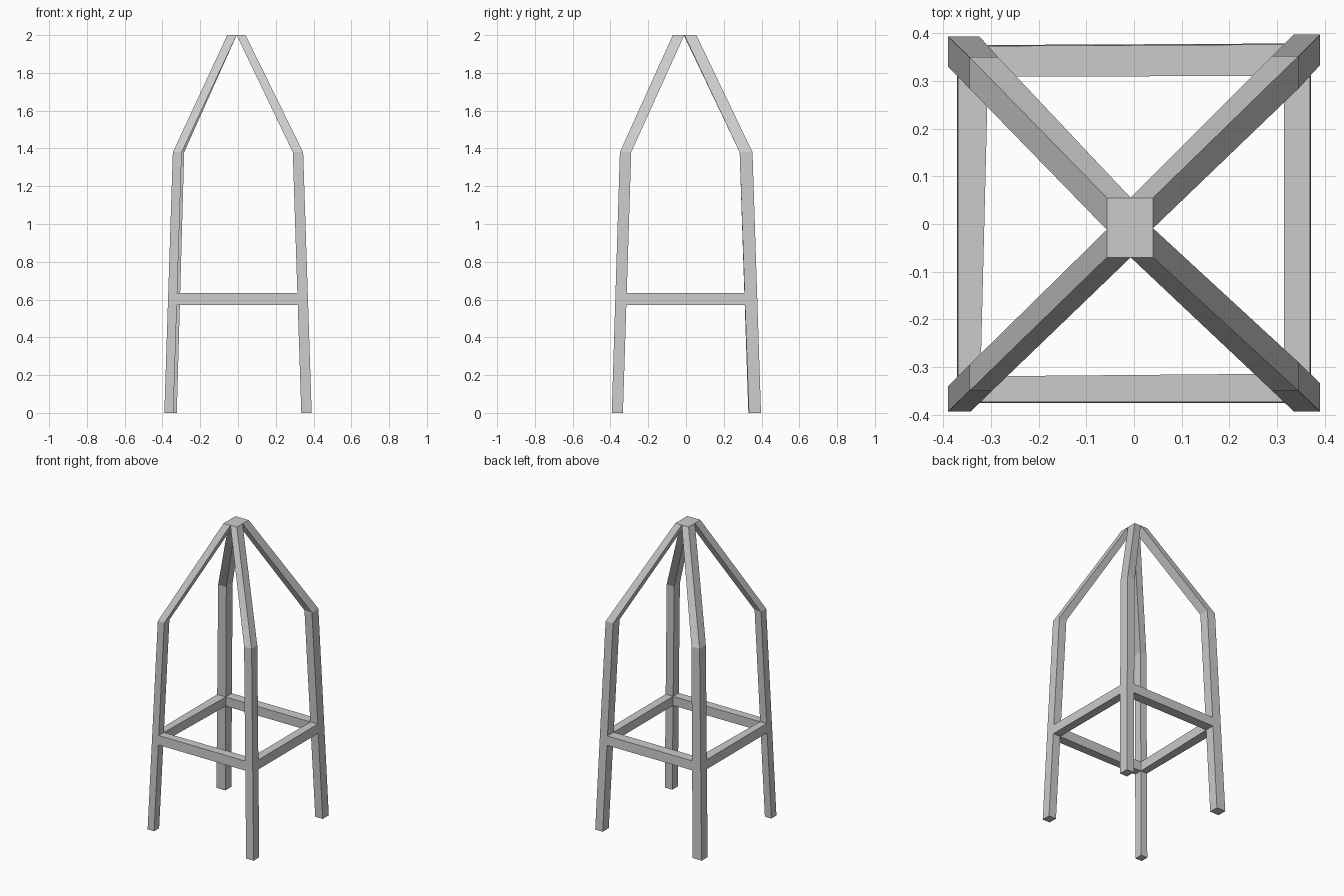
import bpy

if "Cube" in bpy.data.objects:
    bpy.data.objects.remove(bpy.data.objects["Cube"])

# Leg sections at floor, shoulder and tip: (x outer, x inner, y outer, y inner)
HEIGHTS = (0.0, 1.38, 2.0)
LEGS = {
    "front_left": ((-.39, -.342, -.393, -.34), (-.345, -.298, -.35, -.295), (-.057, -.007, -.07, -.012)),
    "front_right": ((.39, .335, -.393, -.334), (.345, .29, -.35, -.29), (.04, -.007, -.07, -.009)),
    "back_left": ((-.39, -.324, .393, .33), (-.345, -.285, .35, .284), (-.057, -.007, .055, -.012)),
    "back_right": ((.39, .335, .397, .333), (.345, .29, .352, .284), (.04, -.007, .055, -.009)),
}
RAIL_Z = (0.572, 0.634)


def section(leg, z):
    """Leg section at a height below the shoulder."""
    t = z / HEIGHTS[1]
    return [a + (b - a) * t for a, b in zip(LEGS[leg][0], LEGS[leg][1])]


def loft(name, rings, caps=True):
    """Skin a series of four-sided rings."""
    verts = [p for ring in rings for p in ring]
    faces = [(4 * r + i, 4 * r + (i + 1) % 4, 4 * r + 4 + (i + 1) % 4, 4 * r + 4 + i)
             for r in range(len(rings) - 1) for i in range(4)]
    if caps:
        n = len(verts)
        faces += [(3, 2, 1, 0), (n - 4, n - 3, n - 2, n - 1)]
    # Turn the surface outward if the ring order produced a mirrored winding
    a, b, c = (verts[i] for i in faces[0][:3])
    mid = [sum(p[k] for p in rings[0] + rings[1]) / 8 for k in range(3)]
    u, v, w = ([q[k] - p[k] for k in range(3)] for p, q in ((a, b), (a, c), (mid, a)))
    dot = (w[0] * (u[1] * v[2] - u[2] * v[1]) + w[1] * (u[2] * v[0] - u[0] * v[2])
           + w[2] * (u[0] * v[1] - u[1] * v[0]))
    if dot < 0:
        faces = [f[::-1] for f in faces]
    mesh = bpy.data.meshes.new(name)
    mesh.from_pydata(verts, [], faces)
    mesh.update()
    obj = bpy.data.objects.new(name, mesh)
    bpy.context.collection.objects.link(obj)


# Four bent legs meeting at the tip
for name, sections in LEGS.items():
    loft(name + "_leg", [[(xo, yo, z), (xi, yo, z), (xi, yi, z), (xo, yi, z)]
                         for z, (xo, xi, yo, yi) in zip(HEIGHTS, sections)])


def rail_end(leg, along_x):
    """Outline of a rail where it meets the inner face of a leg."""
    ring = []
    for z, order in ((RAIL_Z[0], (0, 1)), (RAIL_Z[1], (1, 0))):
        s = section(leg, z)
        for k in order:
            ring.append((s[1], s[2 + k], z) if along_x else (s[k], s[3], z))
    return ring


# Square frame of rails between the legs
for name, a, b, along_x in (
    ("front_rail", "front_left", "front_right", True),
    ("back_rail", "back_left", "back_right", True),
    ("left_rail", "front_left", "back_left", False),
    ("right_rail", "front_right", "back_right", False),
):
    loft(name, [rail_end(a, along_x), rail_end(b, along_x)], caps=False)
